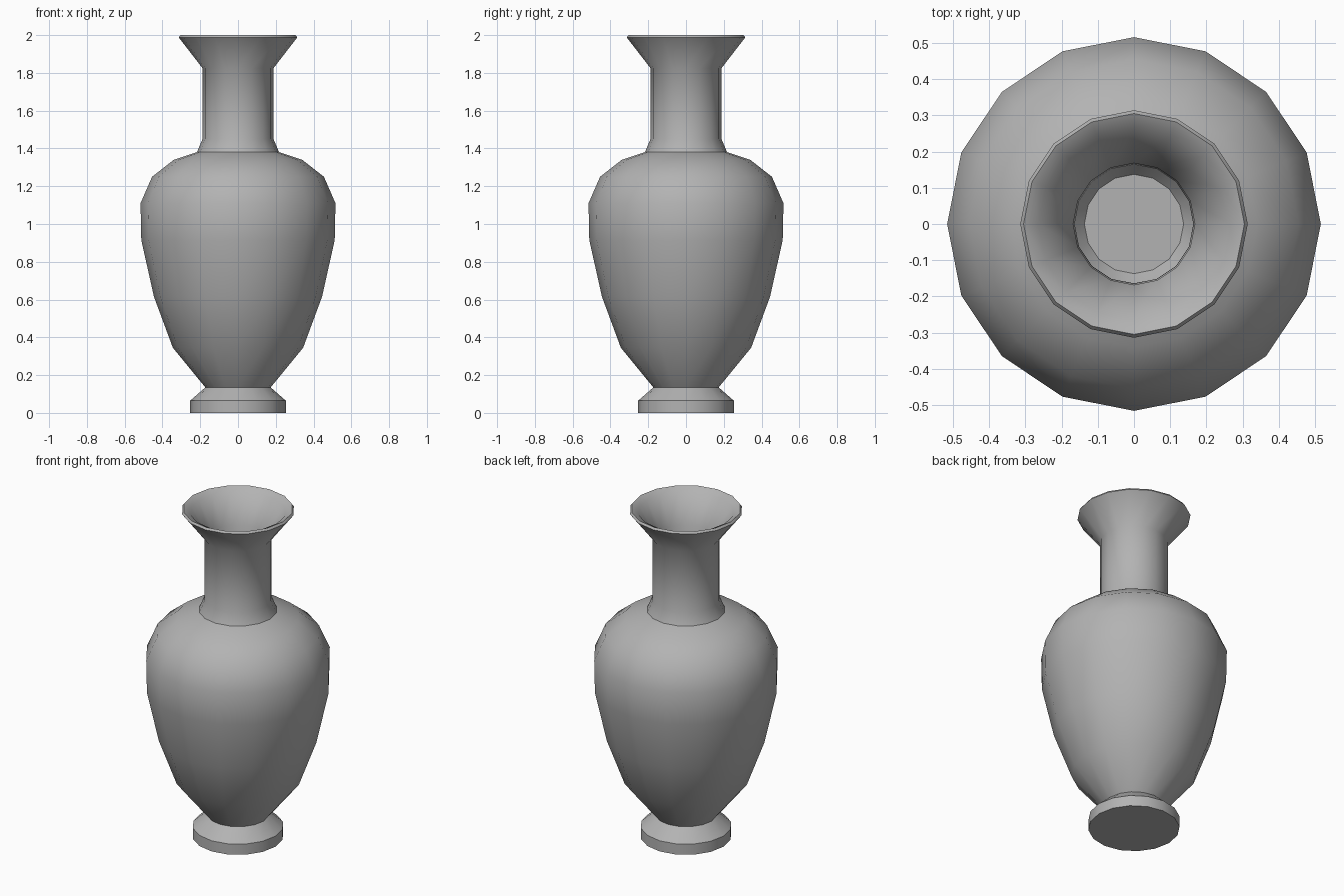
import bpy, bmesh, math

if "Cube" in bpy.data.objects:
    bpy.data.objects.remove(bpy.data.objects["Cube"])

SIDES = 16

# Outer silhouette from foot to rim: (radius, height)
outer = [(0.253, 0), (0.253, 0.065), (0.173, 0.135), (0.345, 0.345), (0.445, 0.615),
         (0.512, 0.915), (0.516, 1.11), (0.455, 1.25), (0.34, 1.34), (0.217, 1.381),
         (0.188, 1.45), (0.188, 1.825), (0.314, 1.988)]

# Hollow inside: softly rounded mouth, throat, belly, floor
inner = [(0.305, 2.0), (0.265, 1.98), (0.168, 1.82), (0.164, 1.44), (0.19, 1.36),
         (0.32, 1.31), (0.43, 1.225), (0.481, 1.10), (0.476, 0.92), (0.415, 0.625),
         (0.317, 0.36), (0.137, 0.135)]


def lathe(name, profile):
    """Revolve a profile round z and cap both ends."""
    bm = bmesh.new()
    rings = []
    for r, z in profile:
        rings.append([bm.verts.new((r * math.cos(a), r * math.sin(a), z))
                      for a in (2 * math.pi * i / SIDES for i in range(SIDES))])
    for low, high in zip(rings, rings[1:]):
        for i in range(SIDES):
            j = (i + 1) % SIDES
            bm.faces.new((low[i], low[j], high[j], high[i]))
    bm.faces.new(rings[0])
    bm.faces.new(rings[-1])
    bmesh.ops.recalc_face_normals(bm, faces=bm.faces)
    mesh = bpy.data.meshes.new(name)
    bm.to_mesh(mesh)
    bm.free()
    obj = bpy.data.objects.new(name, mesh)
    bpy.context.collection.objects.link(obj)
    return obj


# Vase: one hollow turned body with foot, neck and flared rim
vase = lathe("vase", outer + inner)
bpy.context.view_layer.objects.active = vase
vase.select_set(True)
bpy.ops.object.shade_smooth_by_angle(angle=math.radians(42))

# Dark grey clay
clay = bpy.data.materials.new("clay")
clay.diffuse_color = (0.45, 0.45, 0.45, 1)
clay.use_nodes = True
clay.node_tree.nodes["Principled BSDF"].inputs["Base Color"].default_value = clay.diffuse_color
vase.data.materials.append(clay)
